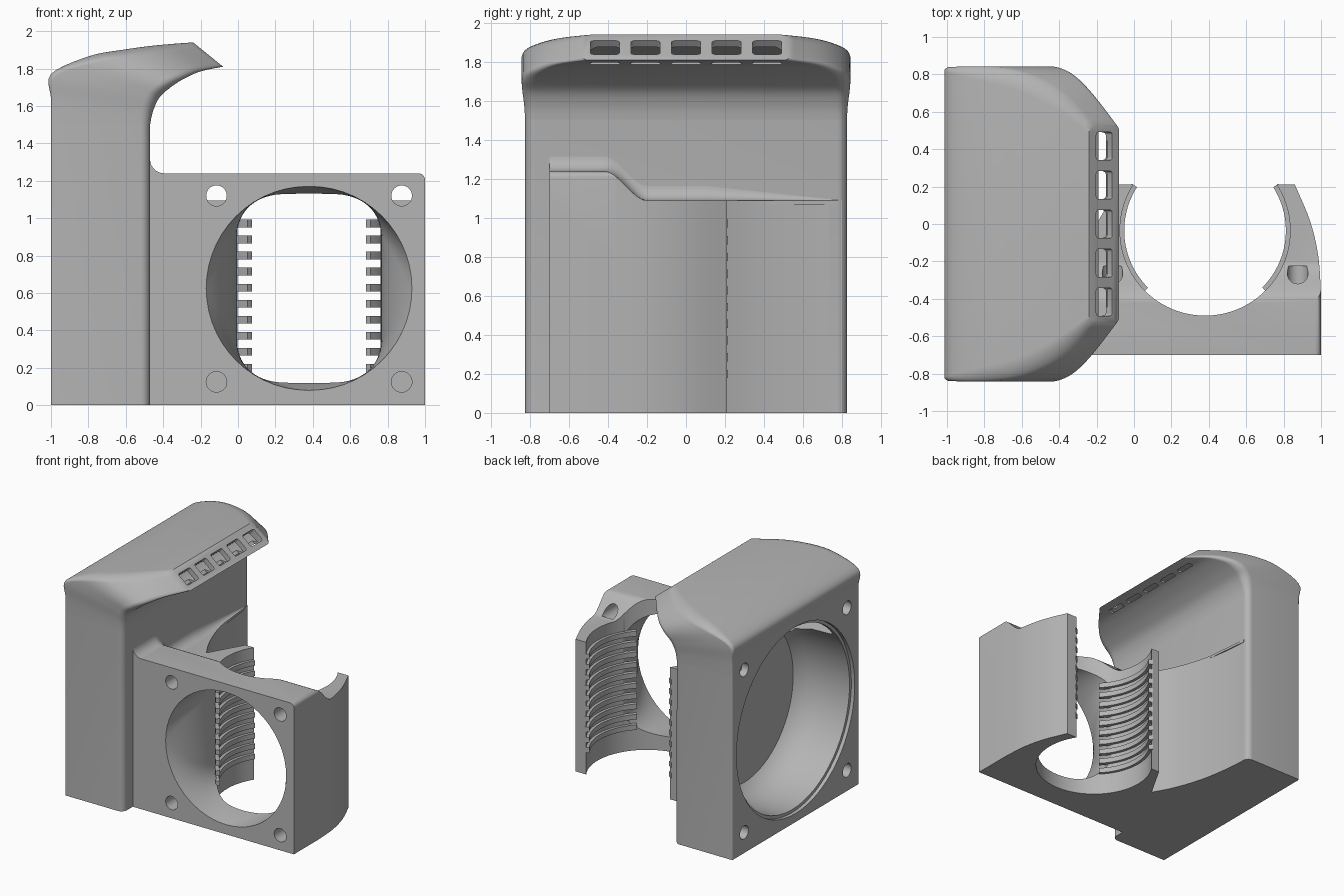
import bpy, bmesh
from math import sin, cos, pi, radians
from mathutils import Vector

cube = bpy.data.objects.get("Cube")
if cube:
    bpy.data.objects.remove(cube)

grey = bpy.data.materials.new("matt grey")
grey.use_nodes = True
grey.diffuse_color = (0.46, 0.46, 0.46, 1)
grey.node_tree.nodes["Principled BSDF"].inputs["Base Color"].default_value = (0.46, 0.46, 0.46, 1)


def loft(name, rings):
    """Closed solid through a list of rings with equal point counts."""
    bm = bmesh.new()
    loops = [[bm.verts.new(p) for p in ring] for ring in rings]
    n = len(loops[0])
    for a, b in zip(loops, loops[1:]):
        for i in range(n):
            j = (i + 1) % n
            bm.faces.new((a[i], a[j], b[j], b[i]))
    bm.faces.new(loops[0][::-1])
    bm.faces.new(loops[-1])
    bmesh.ops.recalc_face_normals(bm, faces=bm.faces)
    mesh = bpy.data.meshes.new(name)
    bm.to_mesh(mesh)
    bm.free()
    mesh.materials.append(grey)
    obj = bpy.data.objects.new(name, mesh)
    bpy.context.collection.objects.link(obj)
    return obj


def prism(name, pts, axis, lo, hi):
    """Extrude a 2D outline along x, y or z."""
    place = {"x": lambda a, b, t: (t, a, b),
             "y": lambda a, b, t: (a, t, b),
             "z": lambda a, b, t: (a, b, t)}[axis]
    return loft(name, [[place(a, b, t) for a, b in pts] for t in (lo, hi)])


def combine(obj, tool, op="DIFFERENCE"):
    mod = obj.modifiers.new("cut", "BOOLEAN")
    mod.operation = op
    mod.solver = "EXACT"
    mod.object = tool
    bpy.context.view_layer.objects.active = obj
    bpy.ops.object.modifier_apply(modifier=mod.name)
    bpy.data.objects.remove(tool)


def smooth(obj, angle=35):
    bpy.ops.object.select_all(action="DESELECT")
    obj.select_set(True)
    bpy.context.view_layer.objects.active = obj
    bpy.ops.object.shade_smooth_by_angle(angle=radians(angle))


def rounded(hw, hh, r_neg, r_pos, n=8):
    """Rounded rectangle with its own radius on the -u and +u sides."""
    pts = []
    for k, (sx, sy) in enumerate(((1, 1), (-1, 1), (-1, -1), (1, -1))):
        r = r_pos if sx > 0 else r_neg
        for i in range(n + 1):
            a = (k + i / n) * pi / 2
            pts.append((sx * (hw - r) + r * cos(a), sy * (hh - r) + r * sin(a)))
    return pts


def circle(cx, cy, r, n=64):
    return [(cx + r * cos(2 * pi * i / n), cy + r * sin(2 * pi * i / n)) for i in range(n)]


def spline(keys, steps=5):
    """Catmull-Rom through tuples of numbers."""
    out = []
    for i in range(len(keys) - 1):
        p = [keys[max(0, min(len(keys) - 1, i + d))] for d in (-1, 0, 1, 2)]
        for s in range(steps):
            t = s / steps
            out.append(tuple(
                b + t / 2 * (c - a + t * (2 * a - 5 * b + 4 * c - d + t * (3 * (b - c) + d - a)))
                for a, b, c, d in zip(*p)))
    return out + [keys[-1]]


def duct_ring(ox, oz, ix, iz, half, ro, ri):
    """Section across the duct, from its outer wall point to its inner one."""
    o, i = Vector((ox, 0, oz)), Vector((ix, 0, iz))
    mid, d = (o + i) / 2, (i - o).normalized()
    return [mid + d * u + Vector((0, v, 0)) for u, v in rounded((i - o).length / 2, half, ro, ri)]


# Blower housing that bends into the overhanging hood
shell = [(-1, 1.5, -.47, 1.5, .825, .01, .05),
         (-1, 1.64, -.455, 1.57, .83, .015, .06),
         (-1, 1.77, -.42, 1.645, .84, .03, .07),
         (-.8, 1.865, -.36, 1.7, .84, .08, .07),
         (-.62, 1.9, -.29, 1.745, .80, .09, .06),
         (-.43, 1.925, -.2, 1.785, .70, .08, .05),
         (-.24, 1.94, -.08, 1.81, .53, .04, .03)]
base = (-1, 0, -.47, 0, .825, .01, .05)
housing = loft("blower_housing", [duct_ring(*s) for s in [base] + spline(shell)])

# Round blower recess
recess = [(-1.05, .77), (-.97, .77), (-.97, .745), (-.75, .74), (-.6, .71), (-.53, .64)]
combine(housing, loft("recess_cutter", [[(x, a, b) for a, b in circle(0, .84, r)] for x, r in recess]))

# Air passage through the hood
passage = [(-.94, 1.25, -.53, 1.25, .55, .04, .04),
           (-.94, 1.5, -.53, 1.5, .68, .04, .04),
           (-.93, 1.72, -.48, 1.66, .76, .05, .05),
           (-.78, 1.81, -.42, 1.71, .75, .04, .04),
           (-.43, 1.87, -.25, 1.80, .62, .03, .03),
           (-.24, 1.885, -.14, 1.805, .46, .02, .02)]
combine(housing, loft("passage_cutter", [duct_ring(*s) for s in spline(passage, 3)]))

# Row of outlet slots in the sloping tip
along, out = Vector((.78, 0, -.63)), Vector((.63, 0, .78))
for k in range(-2, 3):
    centre = Vector((-.157, k * .208, 1.877))
    combine(housing, loft("slot_cutter", [
        [centre + along * u + out * t + Vector((0, v, 0)) for u, v in rounded(.055, .075, .015, .015, 4)]
        for t in (-.09, .08)]))

# Blower screw holes
for y in (-.67, .67):
    for z in (.17, 1.51):
        combine(housing, prism("screw_cutter", circle(y, z, .055, 24), "x", -1.1, -.75))
smooth(housing)


# Clamp body around the vertical bore
def top(y):
    t = max(0, min(1, (y + .42) / .22))
    return 1.24 - .15 * t * t * (3 - 2 * t)


BX, BY, BR = .38, -.035, .455
outer_side = spline([(1, -.38), (.985, -.17), (.94, .02), (.86, .21)], 6)
pocket = spline([(-.24, -.07), (-.33, .1), (-.41, .33), (-.455, .58), (-.475, .8)], 5)
plan = [(-.5, -.7), (1, -.7)] + outer_side + [(-.08, .21)] + pocket + [(-.5, .8)]
body = prism("clamp_body", plan, "z", 0, 1.4)

steps = [-.8] + [-.42 + .22 * i / 12 for i in range(13)] + [.9]
combine(body, prism("top_profile", [(y, top(y)) for y in steps] + [(.9, -.1), (-.8, -.1)], "x", -1, 1.1),
        "INTERSECT")
corner = [(.965 + .035 * sin(a * pi / 12), 1.205 + .035 * cos(a * pi / 12)) for a in range(7)]
combine(body, prism("corner_profile", [(-.6, -.1), (-.6, 1.24)] + corner + [(1, -.1)], "y", -.9, .9),
        "INTERSECT")
combine(body, prism("bore_cutter", circle(BX, BY, BR, 96), "z", -.1, 1.5))

# Front fan duct: round mouth blending to a rounded rectangle
rings = []
for i in range(11):
    t = i / 10
    e = t * (2 - t)
    hw, hh, r = .55 - .165 * e, .545 - .05 * e, .545 - .335 * e
    rings.append([(BX + u, -.7 + .4 * t, .625 + v) for u, v in rounded(hw, hh, r, r, 14)])
rings.insert(0, [(x, y - .05, z) for x, y, z in rings[0]])
rings.append([(x, .1, z) for x, y, z in rings[-1]])
combine(body, loft("duct_cutter", rings))

# Fan screw holes
for x in (-.115, .875):
    for z in (.125, 1.12):
        combine(body, prism("screw_cutter", circle(x, z, .055, 32), "y", -.8, -.225))
smooth(body)

# Gripping ribs on both sides of the bore
for side, label in ((1, "left"), (-1, "right")):
    for k in range(10):
        arc = [radians(-45 + 77.5 * i / 20) for i in range(21)]
        pts = [(BX + side * .432 * cos(a), BY + .432 * sin(a)) for a in arc]
        pts += [(BX + side * .465 * cos(a), BY + .465 * sin(a)) for a in arc[::-1]]
        z = .2 + .0857 * k
        smooth(prism(f"grip_rib_{label}", pts, "z", z - .021, z + .021))

# Fillet where the clamp top meets the housing
rings = []
for i in range(61):
    y = -.7 + 1.48 * i / 60
    r = .075 * min(1, (.8 - y) / .7)
    ring = [(-.49, y, top(y) - .02), (-.47 + r, y, top(y) - .02)]
    for s in range(9):
        a = pi * 1.5 - s * pi / 16
        ring.append((-.47 + r + r * cos(a), y, top(y) + r + r * sin(a)))
    rings.append(ring + [(-.49, y, top(y) + r)])
smooth(loft("top_fillet", rings))
